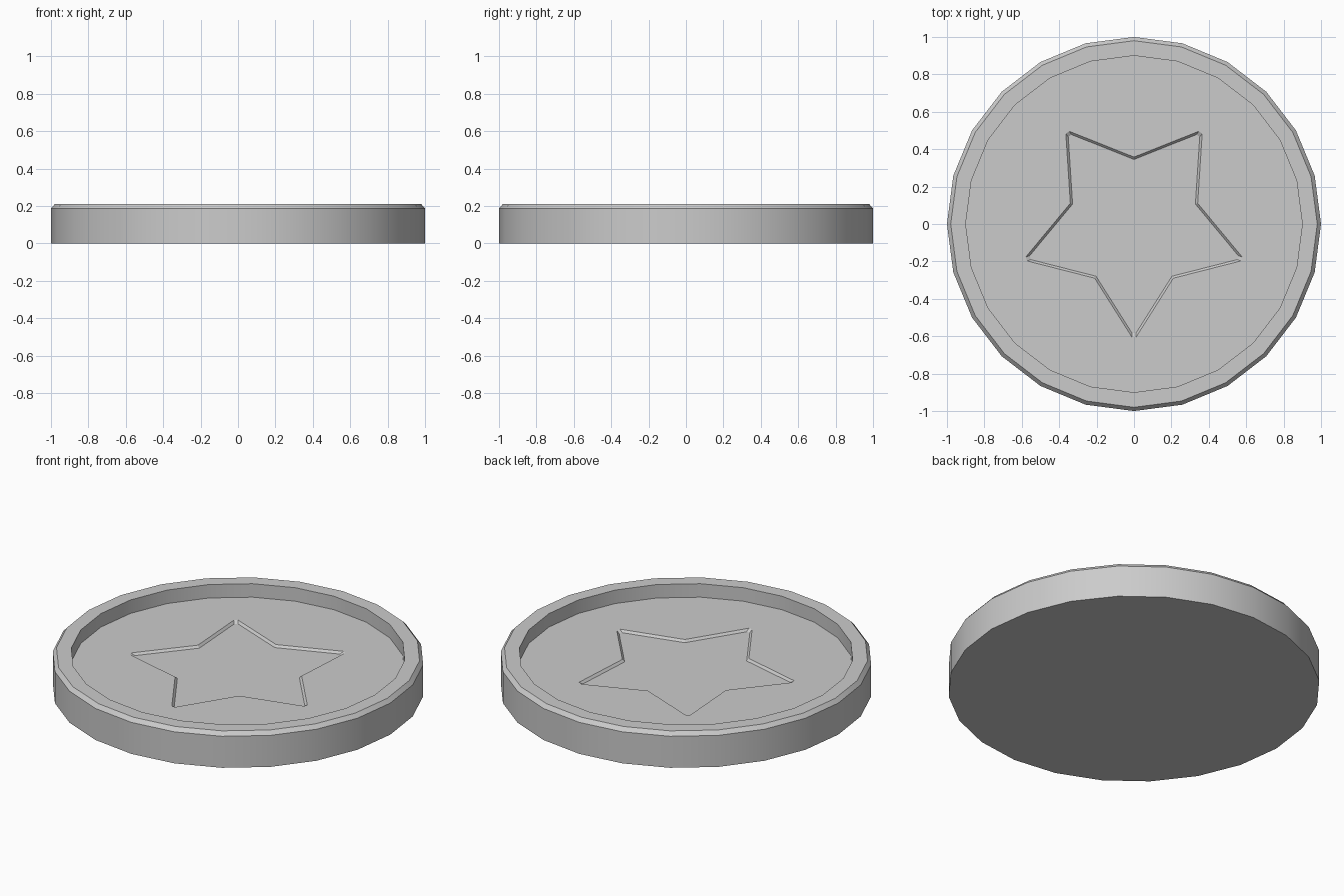
import bpy
import bmesh
from math import cos, sin, pi, radians

cube = bpy.data.objects.get("Cube")
if cube:
    bpy.data.objects.remove(cube, do_unlink=True)

SIDES = 24
FLOOR_Z = 0.13
STAR_DEPTH = 0.013

# Single grey finish
grey = bpy.data.materials.new("plain grey")
grey.use_nodes = True
colour = (0.6, 0.6, 0.6, 1)
grey.diffuse_color = colour
grey.node_tree.nodes["Principled BSDF"].inputs["Base Color"].default_value = colour

bm = bmesh.new()


def ring(radius, z):
    return [bm.verts.new((radius * cos(2 * pi * i / SIDES),
                          radius * sin(2 * pi * i / SIDES), z))
            for i in range(SIDES)]


def star(scale, z):
    """Five-pointed outline with slightly blunt tips, one tip facing the front."""
    verts = []
    for k in range(5):
        a = radians(-90 + 72 * k)
        for side in (-0.011, 0.011):
            verts.append(bm.verts.new((scale * (0.605 * cos(a) - side * sin(a)),
                                       scale * (0.605 * sin(a) + side * cos(a)), z)))
        a += radians(36)
        verts.append(bm.verts.new((scale * 0.358 * cos(a), scale * 0.358 * sin(a), z)))
    return verts


def bridge(lower, upper):
    n = len(lower)
    for i in range(n):
        j = (i + 1) % n
        bm.faces.new((lower[i], lower[j], upper[j], upper[i]))


def loop_edges(verts):
    return [bm.edges.get((v, verts[i - 1])) for i, v in enumerate(verts)]


# Outer wall, chamfer, rim and inner wall
profile = [(1, 0), (1, 0.187), (0.98, 0.21), (0.9, 0.21), (0.9, FLOOR_Z)]
rings = [ring(r, z) for r, z in profile]
for a, b in zip(rings, rings[1:]):
    bridge(a, b)
bm.faces.new(rings[0])

# Star recess with sloping walls
star_top = star(1, FLOOR_Z)
star_base = star(0.964, FLOOR_Z - STAR_DEPTH)
bridge(star_top, star_base)
bm.faces.new(star_base)

# Dish floor around the star
bmesh.ops.triangle_fill(bm, use_beauty=True,
                        edges=loop_edges(rings[-1]) + loop_edges(star_top))
bmesh.ops.recalc_face_normals(bm, faces=bm.faces[:])

mesh = bpy.data.meshes.new("star_dish")
bm.to_mesh(mesh)
bm.free()
mesh.materials.append(grey)
dish = bpy.data.objects.new("star_dish", mesh)
bpy.context.collection.objects.link(dish)

# Smooth round walls, crisp edges
bpy.ops.object.select_all(action='DESELECT')
dish.select_set(True)
bpy.context.view_layer.objects.active = dish
bpy.ops.object.shade_smooth_by_angle(angle=radians(30))
